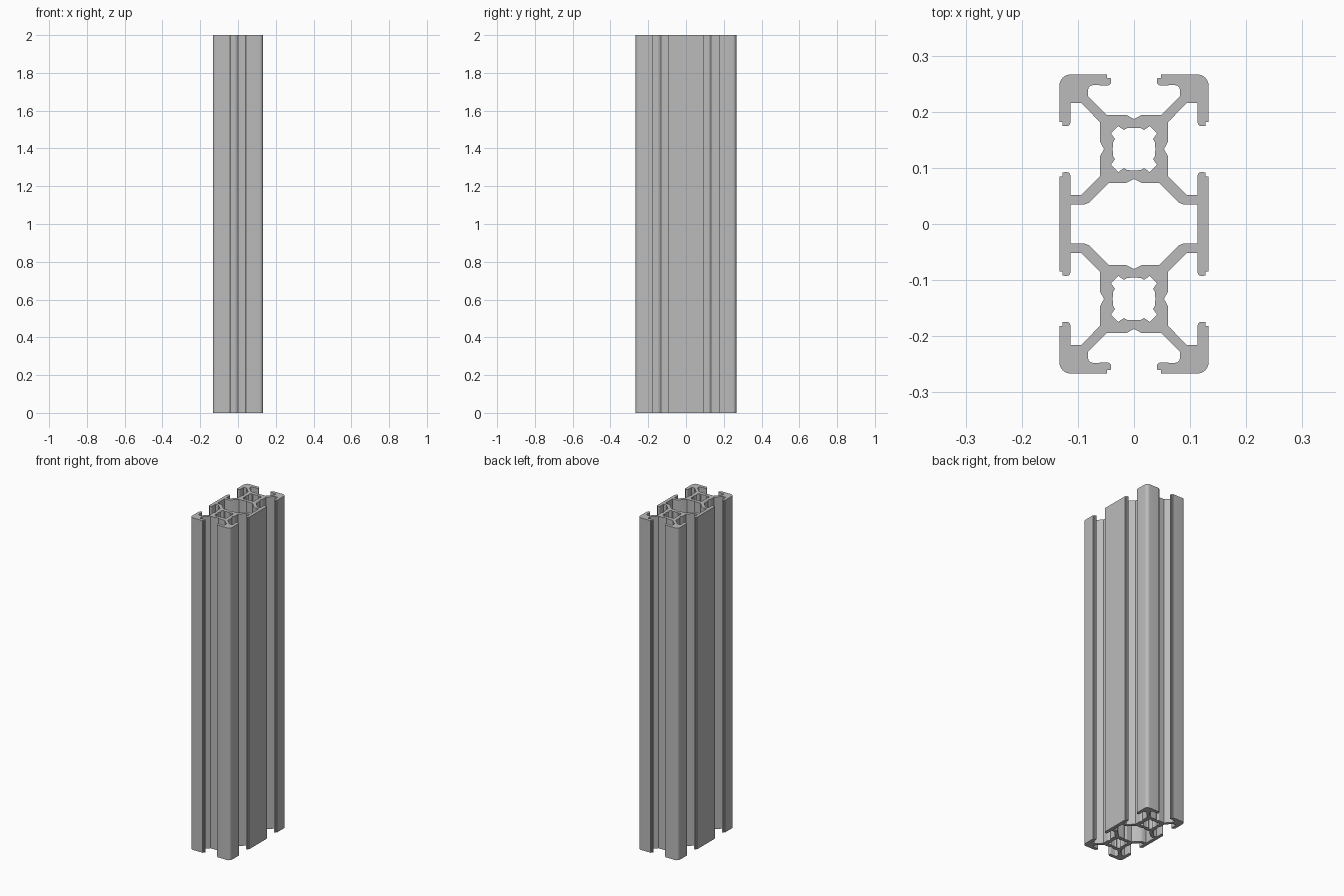
import bpy
import math

if "Cube" in bpy.data.objects:
    bpy.data.objects.remove(bpy.data.objects["Cube"], do_unlink=True)

LENGTH = 2.0
HALF = 0.133          # half the width of one square cell
CELL = 0.1335         # height of each cell centre above the middle

aluminium = bpy.data.materials.new("aluminium grey")
aluminium.use_nodes = True
grey = (0.5, 0.5, 0.5, 1)
aluminium.diffuse_color = grey
aluminium.node_tree.nodes["Principled BSDF"].inputs["Base Color"].default_value = grey


def arc(cx, cy, r, start, end, steps=6):
    angles = [math.radians(start + (end - start) * i / steps) for i in range(steps + 1)]
    return [(cx + r * math.cos(a), cy + r * math.sin(a)) for a in angles]


def half_slot(rounded):
    """Half a T slot as (across, outward), from its groove out to the lip."""
    pts = [(0, .0535), (.013, .0605), (.048, .0605), (.082, .094)]
    pts += arc(.073, .105, .009, 0, 90, 4) if rounded else [(.082, .1135)]
    pts += arc(.047, .1195, .006, 270, 180, 4)
    pts += [(.0415, .127), (.0485, .127), (.0485, HALF)]
    return pts


def mirror_all(quarter):
    """Turn a path from the +y axis to the +x axis into a closed loop."""
    half = quarter + [(x, -y) for x, y in reversed(quarter) if y > 1e-6]
    return half + [(-x, y) for x, y in reversed(half) if x > 1e-6]


# Outer outline: end slot, rounded corner, side slot, side wall
side = half_slot(False)
outer = [(u, CELL + v) for u, v in half_slot(True)]
outer += arc(HALF - .02, CELL + HALF - .02, .02, 90, 0)
outer += [(v, CELL + u) for u, v in reversed(side)]
outer += [(v, CELL - u) for u, v in side[1:]]
outer += [(HALF, 0)]

# Large cavity between the two cells
cavity = [(0, .080), (.013, .0735), (.045, .0735),
          (.080, .038), (.089, .0345), (.113, .0345), (.113, 0)]

# Bore with a pocket in each corner
eighth = [(0, .038), (.012, .0375), (.018, .034), (.028, .041)]
bore = mirror_all(eighth + [(y, x) for x, y in reversed(eighth)])

loops = [mirror_all(outer), mirror_all(cavity)]
for sign in (1, -1):
    loops.append([(x, y + sign * CELL) for x, y in bore])

# Extrude the filled section along its length
section = bpy.data.curves.new("extruded_rail", "CURVE")
section.dimensions = "2D"
section.fill_mode = "BOTH"
section.extrude = LENGTH / 2
for loop in loops:
    spline = section.splines.new("POLY")
    spline.points.add(len(loop) - 1)
    for point, (x, y) in zip(spline.points, loop):
        point.co = (x, y, 0, 1)
    spline.use_cyclic_u = True
section.materials.append(aluminium)

rail = bpy.data.objects.new("extruded_rail", section)
bpy.context.collection.objects.link(rail)
bpy.ops.object.select_all(action="DESELECT")
rail.select_set(True)
bpy.context.view_layer.objects.active = rail
bpy.ops.object.convert(target="MESH")
rail = bpy.context.object

# Stand it on the ground and weld the caps to the walls
for v in rail.data.vertices:
    v.co.z += LENGTH / 2
bpy.ops.object.mode_set(mode="EDIT")
bpy.ops.mesh.select_all(action="SELECT")
bpy.ops.mesh.remove_doubles(threshold=0.0001)
bpy.ops.mesh.normals_make_consistent(inside=False)
bpy.ops.object.mode_set(mode="OBJECT")
bpy.ops.object.shade_smooth_by_angle(angle=math.radians(25))
